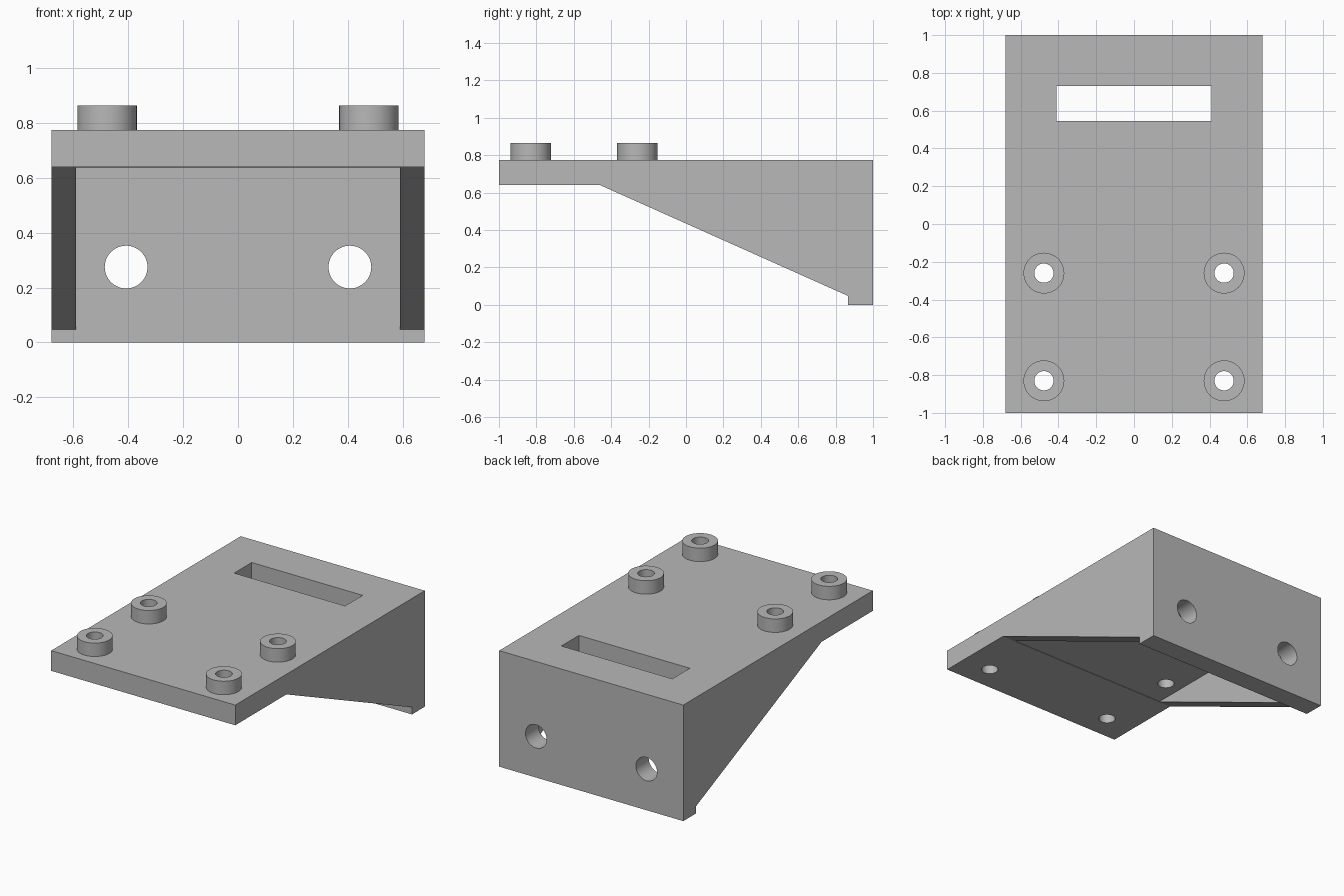
import bpy
import bmesh
import math
from mathutils import Matrix, Vector

default = bpy.data.objects.get("Cube")
if default:
    bpy.data.objects.remove(default, do_unlink=True)

GREY = (0.48, 0.48, 0.48, 1.0)
grey = bpy.data.materials.new("plain_grey")
grey.use_nodes = True
grey.diffuse_color = GREY
grey.node_tree.nodes["Principled BSDF"].inputs["Base Color"].default_value = GREY

HALF_W = 0.68      # half width of the bracket
WALL = 0.09        # thickness of the side gussets
TOP = 0.775        # top of the plate
UNDER = 0.64       # underside of the plate
BACK_WALL = 0.865  # front face of the back wall
BOSS_TOP = 0.865


def finish(bm, name):
    bmesh.ops.recalc_face_normals(bm, faces=bm.faces)
    mesh = bpy.data.meshes.new(name)
    bm.to_mesh(mesh)
    bm.free()
    mesh.materials.append(grey)
    obj = bpy.data.objects.new(name, mesh)
    bpy.context.collection.objects.link(obj)
    return obj


def box(name, low, high):
    low, high = Vector(low), Vector(high)
    bm = bmesh.new()
    matrix = Matrix.Translation((low + high) / 2) @ Matrix.Diagonal((high - low).to_4d())
    bmesh.ops.create_cube(bm, size=1, matrix=matrix)
    return finish(bm, name)


def cylinder(name, radius, depth, centre, along_y=False):
    bm = bmesh.new()
    turn = Matrix.Rotation(math.pi / 2 if along_y else 0, 4, "X")
    bmesh.ops.create_cone(bm, cap_ends=True, segments=48, radius1=radius, radius2=radius,
                          depth=depth, matrix=Matrix.Translation(centre) @ turn)
    return finish(bm, name)


def combine(target, tool, operation):
    mod = target.modifiers.new(operation.lower(), "BOOLEAN")
    mod.operation = operation
    mod.solver = "EXACT"
    mod.object = tool
    bpy.context.view_layer.objects.active = target
    bpy.ops.object.modifier_apply(modifier=mod.name)
    bpy.data.objects.remove(tool, do_unlink=True)


# Bracket body: side profile extruded across the width
profile = [(-1, TOP), (-1, UNDER), (-0.46, UNDER), (0.865, 0.048),
           (0.865, 0), (1, 0), (1, TOP)]
bm = bmesh.new()
face = bm.faces.new([bm.verts.new((-HALF_W, y, z)) for y, z in profile])
extruded = bmesh.ops.extrude_face_region(bm, geom=[face])["geom"]
bmesh.ops.translate(bm, vec=(2 * HALF_W, 0, 0),
                    verts=[v for v in extruded if isinstance(v, bmesh.types.BMVert)])
bracket = finish(bm, "mounting_bracket")

# Open space between the gussets, and the slot in the plate
inner = HALF_W - WALL
combine(bracket, box("pocket_cutter", (-inner, -0.455, -0.2), (inner, BACK_WALL, UNDER)),
        "DIFFERENCE")
combine(bracket, box("slot_cutter", (-0.41, 0.545, 0.5), (0.41, 0.73, 1)), "DIFFERENCE")

# Raised bosses with holes through the plate, and holes in the back wall
for side in (-1, 1):
    for y in (-0.26, -0.83):
        x = side * 0.477
        boss_base = TOP - 0.06
        boss = cylinder("boss", 0.108, BOSS_TOP - boss_base, (x, y, (BOSS_TOP + boss_base) / 2))
        combine(bracket, boss, "UNION")
        combine(bracket, cylinder("screw_cutter", 0.051, 0.8, (x, y, TOP)), "DIFFERENCE")
    combine(bracket, cylinder("wall_hole_cutter", 0.078, 0.5, (side * 0.408, 0.93, 0.275), True),
            "DIFFERENCE")

# Smooth the round walls, keep the corners sharp
bpy.ops.object.select_all(action="DESELECT")
bracket.select_set(True)
bpy.context.view_layer.objects.active = bracket
bpy.ops.object.shade_smooth_by_angle(angle=math.radians(20))
